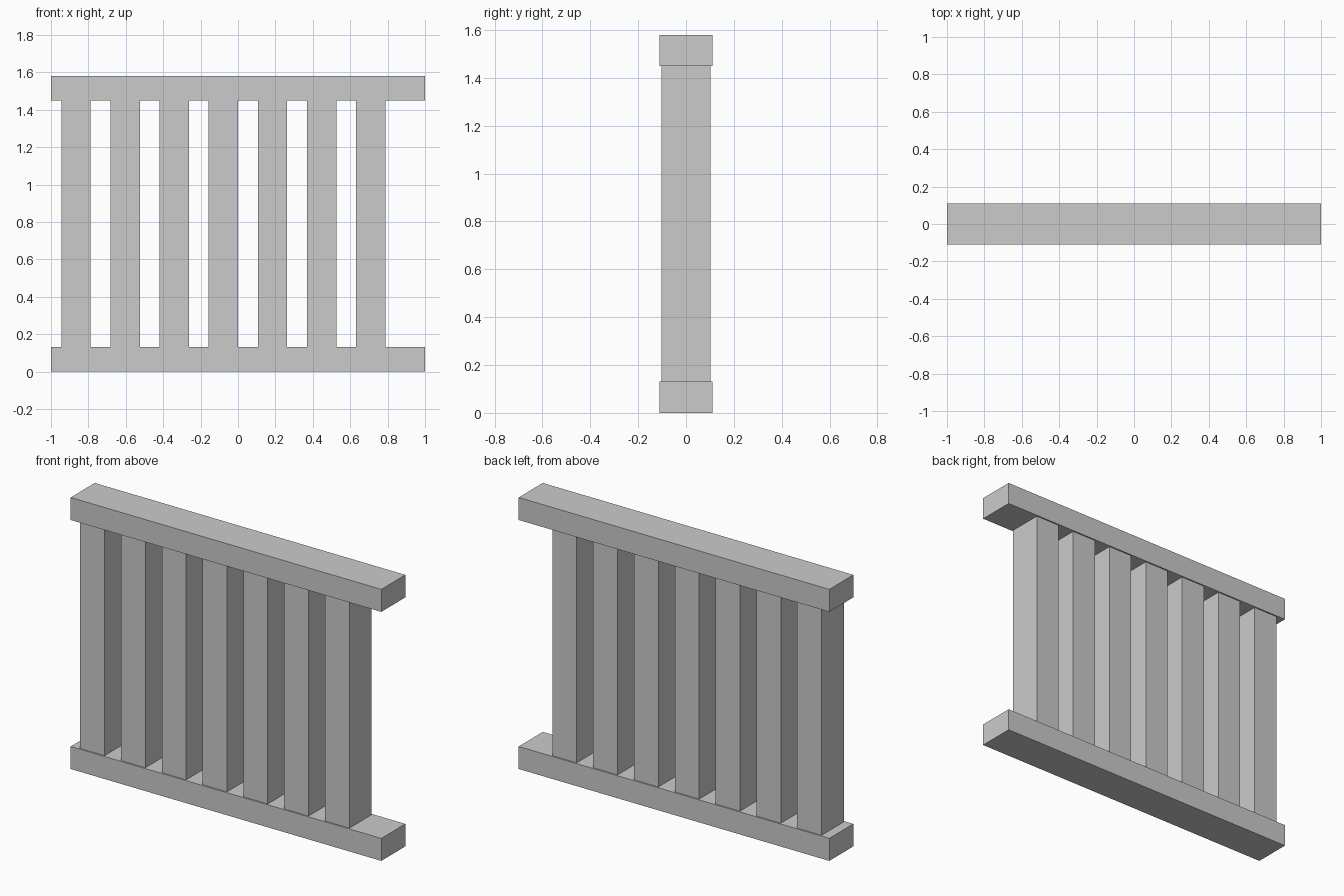
import bpy

if "Cube" in bpy.data.objects:
    bpy.data.objects.remove(bpy.data.objects["Cube"])

WIDTH, HEIGHT = 2.0, 1.58
RAIL_H, RAIL_D = 0.131, 0.221
SLAT_W, SLAT_D = 0.157, 0.205
SLAT_COUNT, FIRST_X, PITCH = 7, -0.866, 0.2627


def box(name, size, centre):
    bpy.ops.mesh.primitive_cube_add(size=1, location=centre)
    obj = bpy.context.object
    obj.name = name
    obj.scale = size
    bpy.ops.object.transform_apply(location=False, rotation=False, scale=True)
    return obj


# Horizontal rails
box("bottom_rail", (WIDTH, RAIL_D, RAIL_H), (0, 0, RAIL_H / 2))
box("top_rail", (WIDTH, RAIL_D, RAIL_H), (0, 0, HEIGHT - RAIL_H / 2))

# Upright slats, evenly spaced from the left with a wider gap at the right end
for i in range(SLAT_COUNT):
    box(f"slat_{i + 1}", (SLAT_W, SLAT_D, HEIGHT - 2 * RAIL_H),
        (FIRST_X + i * PITCH, 0, HEIGHT / 2))
